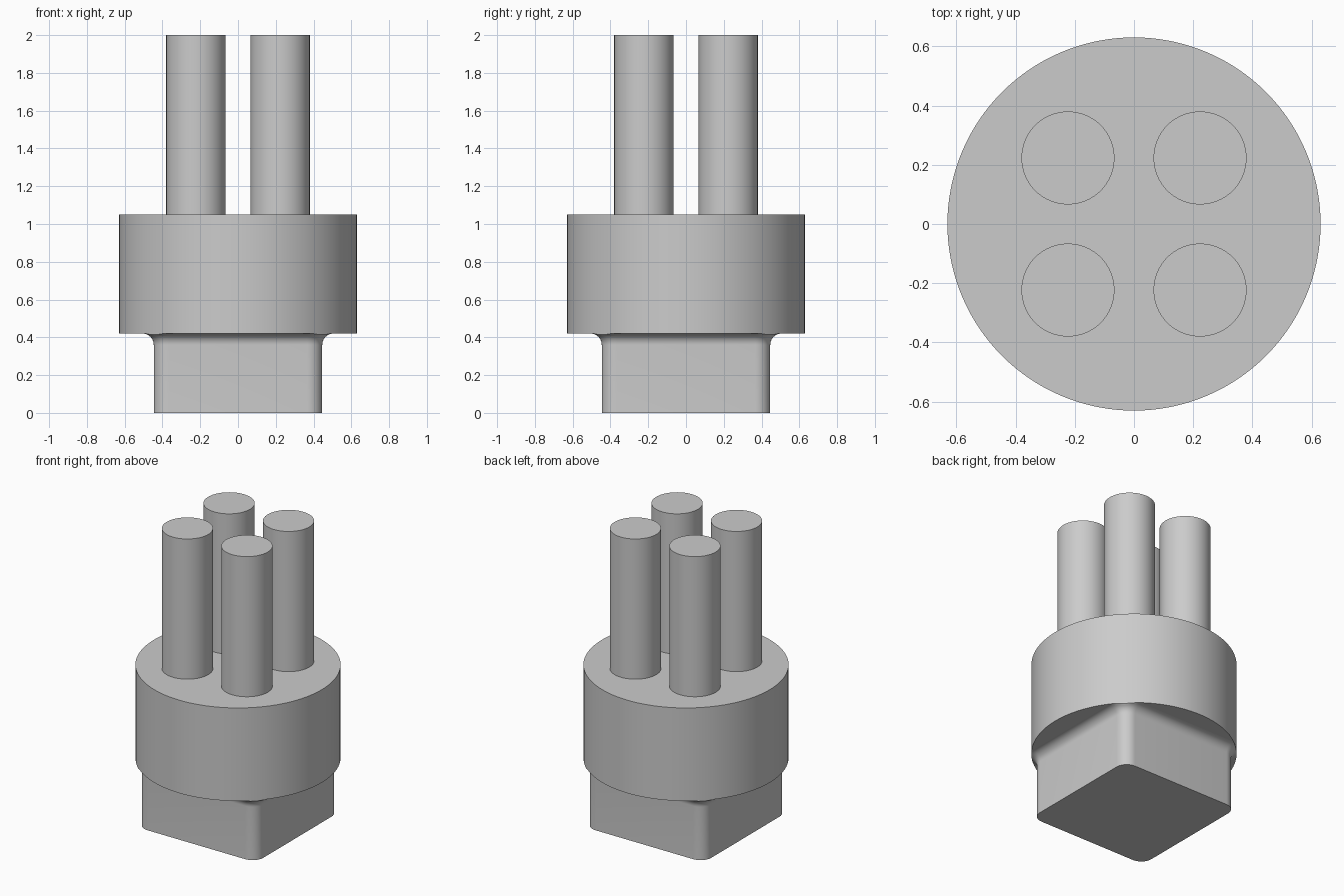
import bpy, bmesh
from math import sin, cos, pi, radians

if "Cube" in bpy.data.objects:
    bpy.data.objects.remove(bpy.data.objects["Cube"], do_unlink=True)

GREY = (0.6, 0.6, 0.6, 1)
grey = bpy.data.materials.new("plain grey")
grey.use_nodes = True
grey.diffuse_color = GREY
grey.node_tree.nodes["Principled BSDF"].inputs["Base Color"].default_value = GREY

COLLAR_R, COLLAR_Z, COLLAR_TOP = 0.63, 0.42, 1.05


def finish(obj, name):
    """Name, colour and smooth an object."""
    obj.name = obj.data.name = name
    obj.data.materials.append(grey)
    bpy.ops.object.select_all(action='DESELECT')
    obj.select_set(True)
    bpy.context.view_layer.objects.active = obj
    bpy.ops.object.shade_smooth_by_angle(angle=radians(30))


def cylinder(name, x, y, radius, bottom, top, sides):
    bpy.ops.mesh.primitive_cylinder_add(
        vertices=sides, radius=radius, depth=top - bottom,
        location=(x, y, (bottom + top) / 2))
    finish(bpy.context.object, name)


def rounded_square(half, radius, steps=10):
    """Outline of a square with rounded corners, held inside the collar."""
    points = []
    for q in range(4):
        cx = (half - radius) * (1 if q in (0, 3) else -1)
        cy = (half - radius) * (1 if q < 2 else -1)
        for i in range(steps + 1):
            a = (q + i / steps) * pi / 2
            x, y = cx + radius * cos(a), cy + radius * sin(a)
            k = min(1, COLLAR_R / (x * x + y * y) ** 0.5)
            points.append((x * k, y * k))
    return points


# Square foot, flaring into the collar through a concave fillet
half, corner, fillet = 0.446, 0.08, 0.06
levels = [(0, 0)]
for i in range(13):
    a = i / 12 * pi / 2
    levels.append((fillet * (1 - cos(a)), COLLAR_Z - fillet * (1 - sin(a))))
bm = bmesh.new()
rings = [[bm.verts.new((x, y, z)) for x, y in rounded_square(half + o, corner + o)]
         for o, z in levels]
for low, high in zip(rings, rings[1:]):
    for i in range(len(low)):
        j = (i + 1) % len(low)
        bm.faces.new((low[i], low[j], high[j], high[i]))
bm.faces.new(rings[0][::-1])
mesh = bpy.data.meshes.new("square_foot")
bm.to_mesh(mesh)
bm.free()
foot = bpy.data.objects.new("square_foot", mesh)
bpy.context.collection.objects.link(foot)
finish(foot, "square_foot")

# Round collar
cylinder("collar", 0, 0, COLLAR_R, COLLAR_Z, COLLAR_TOP, 128)

# Four upright pins
for front, y in (("front", -0.223), ("back", 0.223)):
    for side, x in (("left", 0.223), ("right", -0.223)):
        cylinder(f"{front}_{side}_pin", x, y, 0.157, COLLAR_TOP, 2, 64)
